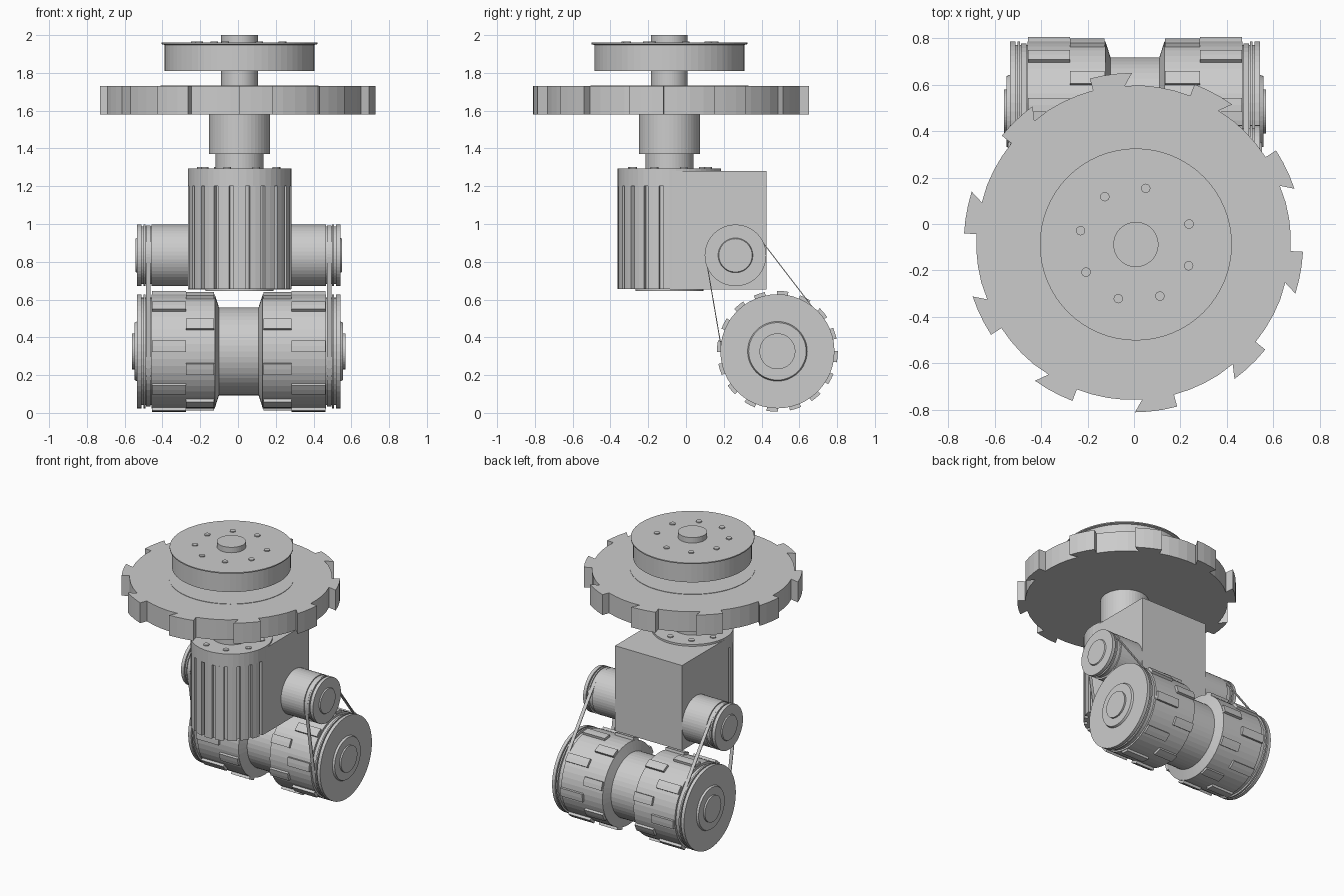
import bpy, bmesh
from math import sin, cos, pi, radians, atan2, asin, hypot
from mathutils import Matrix

if "Cube" in bpy.data.objects:
    bpy.data.objects.remove(bpy.data.objects["Cube"])

grey = bpy.data.materials.new("machine grey")
grey.use_nodes = True
COLOUR = (0.6, 0.6, 0.6, 1)
grey.diffuse_color = COLOUR
grey.node_tree.nodes["Principled BSDF"].inputs["Base Color"].default_value = COLOUR

CX, CY = 0.008, -0.088            # spindle axis
PULLEY = (0.262, 0.834)           # y, z of the upper pulley axis
ROLLER = (0.484, 0.326)           # y, z of the lower roller axis
TO_X = Matrix.Rotation(pi / 2, 4, 'Y')


def finish(name, bm, matrix=Matrix()):
    bmesh.ops.recalc_face_normals(bm, faces=bm.faces)
    mesh = bpy.data.meshes.new(name)
    bm.to_mesh(mesh)
    bm.free()
    mesh.transform(matrix)
    mesh.materials.append(grey)
    obj = bpy.data.objects.new(name, mesh)
    bpy.context.collection.objects.link(obj)
    return obj


def lathe(name, profile, matrix, sides=48):
    """Closed solid of revolution from (radius, height) points."""
    bm = bmesh.new()
    rings = [[bm.verts.new((r * cos(2 * pi * i / sides), r * sin(2 * pi * i / sides), h))
              for i in range(sides)] for r, h in profile]
    for a, b in zip(rings, rings[1:]):
        for i in range(sides):
            j = (i + 1) % sides
            bm.faces.new((a[i], a[j], b[j], b[i]))
    bm.faces.new(rings[0])
    bm.faces.new(rings[-1])
    return finish(name, bm, matrix)


def prism(name, outline, low, high, matrix):
    """Outline in the plane, extruded from low to high."""
    bm = bmesh.new()
    face = bm.faces.new([bm.verts.new((x, y, low)) for x, y in outline])
    top = bmesh.ops.extrude_face_region(bm, geom=[face])["geom"]
    bmesh.ops.translate(bm, vec=(0, 0, high - low),
                        verts=[v for v in top if isinstance(v, bmesh.types.BMVert)])
    return finish(name, bm, matrix)


def polar(r, degrees):
    return r * cos(radians(degrees)), r * sin(radians(degrees))


def bolts(name, ring, low, high, first, step):
    for i in range(8):
        x, y = polar(ring, first + step * i)
        lathe(name, [(0.02, low), (0.02, high)], Matrix.Translation((CX + x, CY + y, 0)), 16)


def symmetric(half):
    """Mirror a half profile about its middle."""
    return [(r, -h) for r, h in reversed(half)] + half


spindle = Matrix.Translation((CX, CY, 0))

# Spindle, neck and upper hub
lathe("spindle_shaft", [(0.097, 1.3), (0.097, 2.0)], spindle)
lathe("neck", [(0.127, 1.28), (0.127, 1.37), (0.162, 1.37), (0.162, 1.6)], spindle)
lathe("upper_hub", [(0.397, 1.81), (0.397, 1.948), (0.413, 1.952), (0.413, 1.96)], spindle, 64)
bolts("hub_bolt", 0.245, 1.95, 1.967, 80, 43)

# Toothed wheel: ten teeth that widen towards the rim
outline = []
for k in range(10):
    mid = 25.7 + 36 * k
    outline += [polar(0.675, mid - 4.5)]
    outline += [polar(0.73, mid + a) for a in (-7.2, -2.4, 2.4, 7.2)]
    outline += [polar(0.677, mid + a) for a in (7.2, 13, 19, 25)]
prism("toothed_wheel", outline, 1.58, 1.73, Matrix.Translation((-0.002, -0.08, 0)))
lathe("wheel_seat", [(0.418, 1.72), (0.418, 1.733)], spindle, 64)

# Motor housing: ribbed drum, collar and square gearbox
ribs = []
for k in range(20):
    ribs += [polar(r, 18 * k + a) for r, a in
             ((0.25, -9), (0.25, -6.5), (0.274, -6.5), (0.274, 0), (0.274, 6.5), (0.25, 6.5))]
prism("motor_ribs", ribs, 0.655, 1.2, spindle)
lathe("motor_collar", [(0.274, 1.2), (0.274, 1.295)], spindle)
lathe("motor_base", [(0.18, 0.645), (0.18, 0.7)], spindle)
bolts("collar_bolt", 0.21, 1.28, 1.302, 80, 43)
bm = bmesh.new()
bmesh.ops.create_cube(bm, size=1)
gearbox_y = (-0.085, 0.425)
finish("gearbox", bm, Matrix.Translation((CX, sum(gearbox_y) / 2, 0.967))
       @ Matrix.Diagonal((0.546, gearbox_y[1] - gearbox_y[0], 0.628, 1)))


def grooved_end(rim, belt):
    """Belt groove and end flange shared by pulley and roller."""
    return [(rim, 0.463), (belt, 0.463), (belt, 0.494), (rim, 0.494), (rim, 0.505),
            (belt, 0.505), (belt, 0.514), (rim, 0.514), (rim, 0.538)]


# Upper pulley and lower roller
pulley_at = Matrix.Translation((CX - 0.004, *PULLEY)) @ TO_X
roller_at = Matrix.Translation((CX - 0.004, *ROLLER)) @ TO_X
lathe("upper_pulley", symmetric(grooved_end(0.163, 0.152)
      + [(0.092, 0.538), (0.088, 0.546)]), pulley_at)
lathe("lower_roller", symmetric([(0.233, 0.105), (0.302, 0.127)] + grooved_end(0.302, 0.285)
      + [(0.158, 0.538), (0.152, 0.552), (0.095, 0.552), (0.095, 0.564)]), roller_at)

# Tread pads: two staggered rows on each roller half
rows = (("inner_pad", 0.13, 0.28, 17.5), ("outer_pad", 0.28, 0.46, -5))
for name, near, far, start in rows:
    for side in (-1, 1):
        for k in range(8):
            mid = -90 + start + 45 * k
            pad = [polar(r, mid + a) for r, a in
                   ((0.29, -5.5), (0.32, -5.5), (0.32, 0), (0.32, 5.5), (0.29, 5.5))]
            prism(name, pad, *sorted((side * near, side * far)), roller_at)

# Drive belts: thin bands round both axes
(py, pz), (ry, rz) = PULLEY, ROLLER
small, large = 0.154, 0.287
heading = atan2(rz - pz, ry - py)
tilt = pi / 2 + asin((large - small) / hypot(ry - py, rz - pz))


def belt_path(offset):
    path = []
    for (y, z), r, a, b in ((PULLEY, small, heading + tilt, heading - tilt + 2 * pi),
                            (ROLLER, large, heading - tilt, heading + tilt)):
        for i in range(25):
            t = a + (b - a) * i / 24
            path.append((y + (r + offset) * cos(t), z + (r + offset) * sin(t)))
    return path


for side in (-1, 1):
    bm = bmesh.new()
    loops = [[bm.verts.new((CX - 0.004 + side * x, y, z)) for y, z in belt_path(o)]
             for x, o in ((0.466, 0), (0.491, 0), (0.491, 0.005), (0.466, 0.005))]
    for a, b in zip(loops, loops[1:] + loops[:1]):
        for i in range(len(a)):
            j = (i + 1) % len(a)
            bm.faces.new((a[i], a[j], b[j], b[i]))
    finish("drive_belt", bm)
